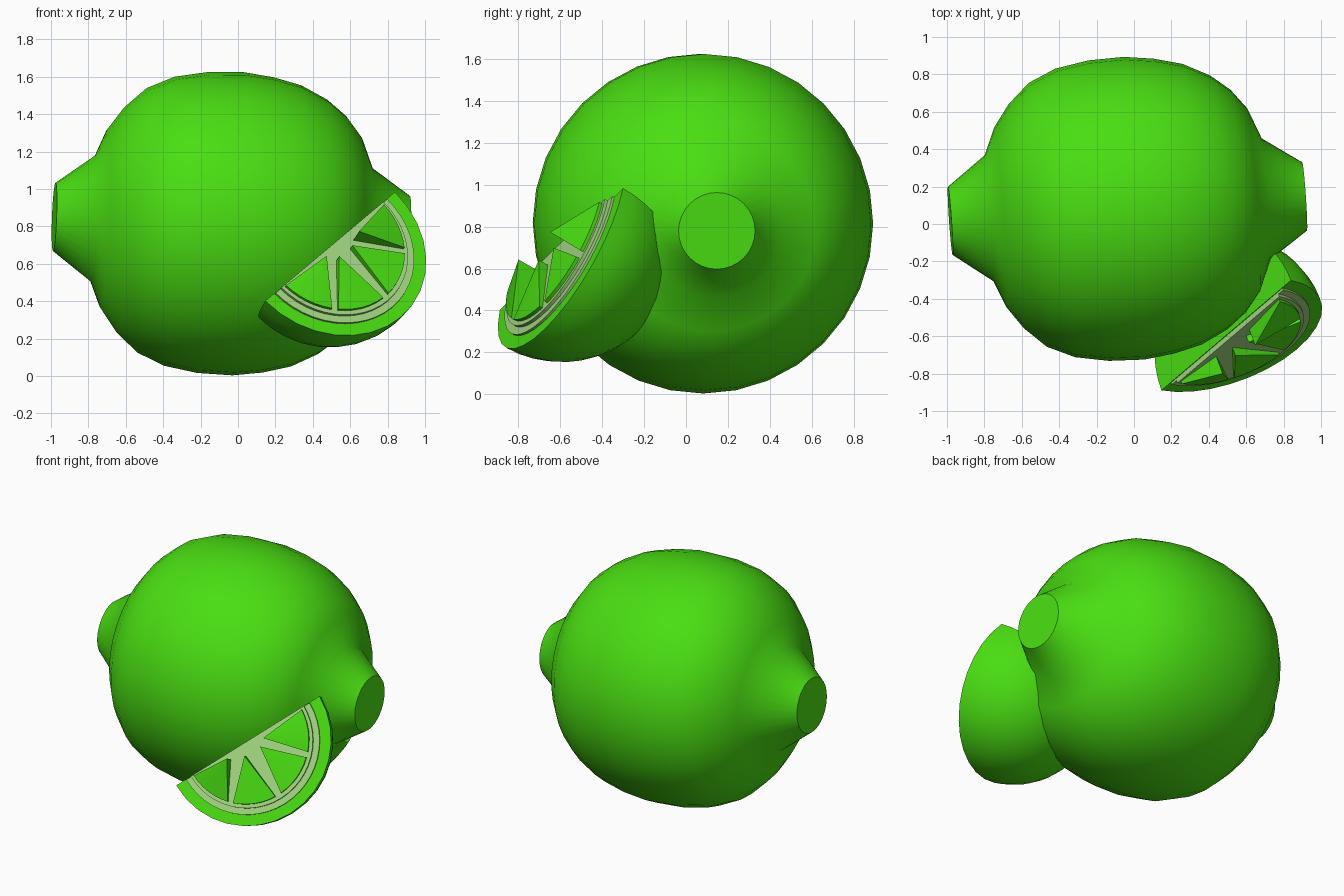
import bpy, bmesh
from math import sin, cos, pi, radians
from mathutils import Vector, Matrix

if "Cube" in bpy.data.objects:
    bpy.data.objects.remove(bpy.data.objects["Cube"])


def material(name, rgb):
    m = bpy.data.materials.new(name)
    m.diffuse_color = (*rgb, 1)
    m.use_nodes = True
    m.node_tree.nodes["Principled BSDF"].inputs["Base Color"].default_value = m.diffuse_color
    return m


GREEN = material("green_rind", (0.068, 0.73, 0.006))
PALE = material("pale_pith", (0.36, 0.68, 0.22))


def frame(x, y, z, origin):
    m = Matrix((x, y, z)).transposed().to_4x4()
    m.translation = origin
    return m


def finish(name, bm, matrix, mat, angle=None):
    bmesh.ops.recalc_face_normals(bm, faces=bm.faces)
    me = bpy.data.meshes.new(name)
    bm.to_mesh(me)
    bm.free()
    me.transform(matrix)
    me.materials.append(mat)
    ob = bpy.data.objects.new(name, me)
    bpy.context.collection.objects.link(ob)
    if angle:
        bpy.ops.object.select_all(action='DESELECT')
        ob.select_set(True)
        bpy.context.view_layer.objects.active = ob
        bpy.ops.object.shade_smooth_by_angle(angle=radians(angle))
    return ob


def prism(bm, top, bottom):
    # solid between two matching outlines; the first point is the fan centre
    a = [bm.verts.new(p) for p in top]
    b = [bm.verts.new(p) for p in bottom]
    n = len(a)
    for i in range(1, n - 1):
        bm.faces.new((a[0], a[i], a[i + 1]))
        bm.faces.new((b[0], b[i + 1], b[i]))
    for i in range(n):
        j = (i + 1) % n
        bm.faces.new((a[i], b[i], b[j], a[j]))


# Whole fruit: lathed profile (distance along axis, radius) with blunt ends
PROFILE = [(-.95, .183), (-.742, .338), (-.683, .48), (-.597, .60), (-.481, .707),
           (-.334, .773), (-.155, .805), (.035, .811), (.196, .79), (.347, .752),
           (.49, .68), (.593, .597), (.677, .49), (.743, .325), (.95, .183)]
SIDES = 32
bm = bmesh.new()
rings = [[bm.verts.new((r * cos(2 * pi * k / SIDES), r * sin(2 * pi * k / SIDES), s))
          for k in range(SIDES)] for s, r in PROFILE]
for lo, hi in zip(rings, rings[1:]):
    for k in range(SIDES):
        j = (k + 1) % SIDES
        bm.faces.new((lo[k], lo[j], hi[j], hi[k]))
bm.faces.new(rings[0])
bm.faces.new(rings[-1])
axis = Vector((.997, .0686, -.037)).normalized()
side = axis.cross(Vector((0, 0, 1))).normalized()
finish("lime_body", bm, frame(side, axis.cross(side), axis, (-.035, .082, .815)), GREEN, 42)

# Local frame of the wedge: X along straight edge, Y toward the arc, Z into the fruit
u = Vector((.642, .545, .540)).normalized()
v = Vector((.70, -.14, -.70))
v = (v - u * v.dot(u)).normalized()
WEDGE = frame(u, v, u.cross(v), (.4925, -.595, .6925))

# Wedge rind: a quarter ball
bm = bmesh.new()
bmesh.ops.create_uvsphere(bm, u_segments=32, v_segments=24, radius=.54)
for no in ((0, -1, 0), (0, 0, -1)):
    cut = bmesh.ops.bisect_plane(bm, geom=bm.verts[:] + bm.edges[:] + bm.faces[:],
                                 dist=1e-4, plane_co=(0, 0, 0), plane_no=no, clear_outer=True)
    edges = [e for e in bm.edges if e.is_boundary]
    bmesh.ops.holes_fill(bm, edges=edges, sides=0)
finish("wedge_rind", bm, WEDGE, GREEN, 35)


# Pith: two stepped half discs on the cut face
def half_disc(name, radius, low, high):
    bm = bmesh.new()
    arc = [(radius * cos(pi * k / 24), .005 + radius * sin(pi * k / 24)) for k in range(25)]
    pts = [(0, .005)] + arc
    prism(bm, [(x, y, -high) for x, y in pts], [(x, y, -low) for x, y in pts])
    finish(name, bm, WEDGE, PALE)


half_disc("pith_rim", .465, -.01, .012)
half_disc("pith_disc", .425, .012, .028)

# Pulp segments: start angle, end angle, raised inner tip (x, y, height)
SEGMENTS = [(178, 138, (-.15, .05, .14)), (133, 93, (-.055, .085, .08)),
            (87, 47, (.06, .085, .07)), (42, 3, (.114, .06, .13))]
RIM_R, RIM_H, STEPS = .405, .045, 6
for i, (a0, a1, tip) in enumerate(SEGMENTS):
    angles = [radians(a0 + (a1 - a0) * k / STEPS) for k in range(STEPS + 1)]
    rim = [(RIM_R * cos(a), RIM_R * sin(a)) for a in angles]
    bm = bmesh.new()
    prism(bm, [(tip[0], tip[1], -tip[2])] + [(x, y, -RIM_H) for x, y in rim],
          [(tip[0], tip[1], -.02)] + [(x, y, -.02) for x, y in rim])
    finish(f"pulp_segment_{i + 1}", bm, WEDGE, GREEN)
